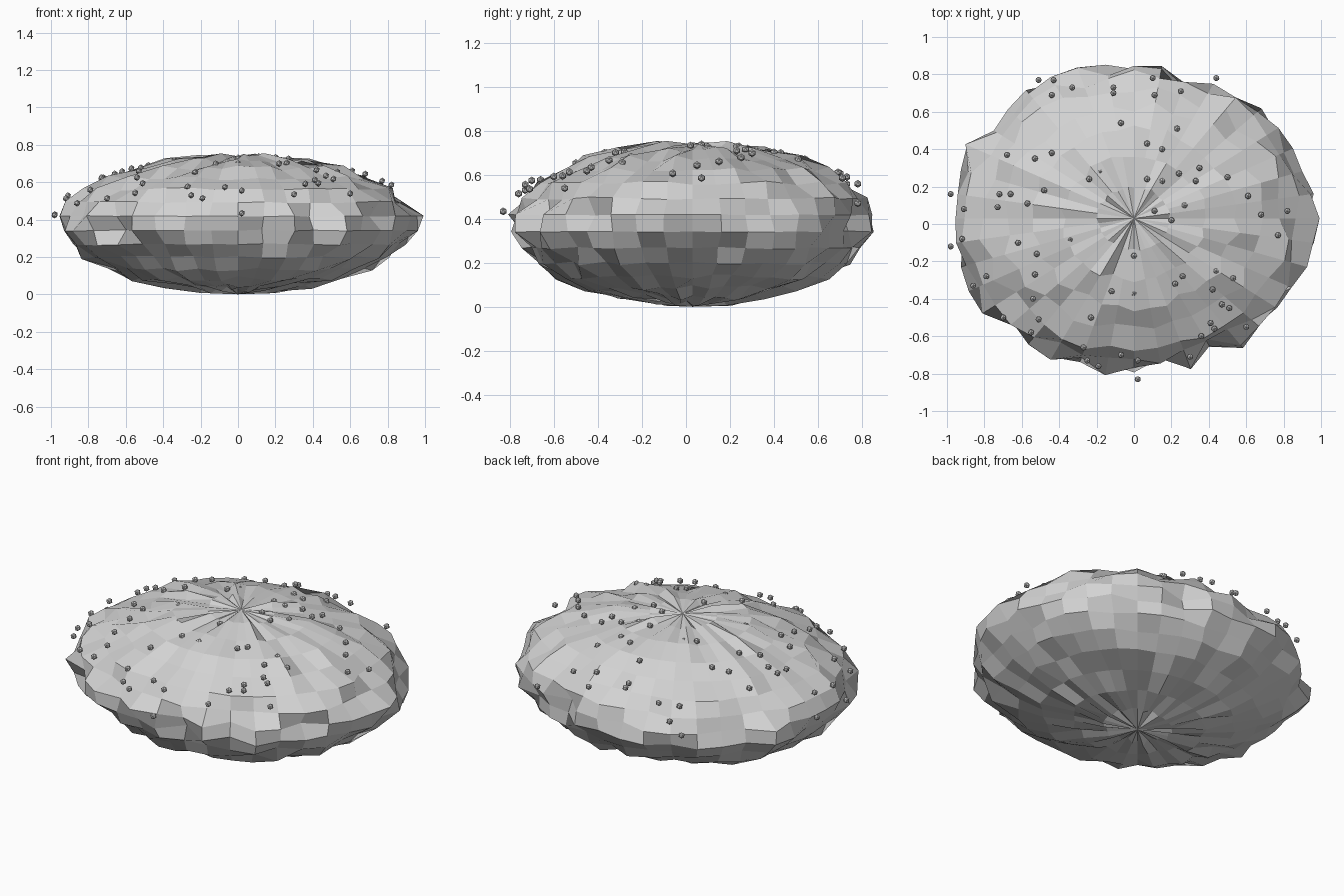
import bpy, bmesh, math, random
from mathutils import Vector

cube = bpy.data.objects.get("Cube")
if cube:
    bpy.data.objects.remove(cube, do_unlink=True)

rng = random.Random(7)
SEGMENTS, BANDS = 40, 15
CENTRE = Vector((0, 0.03, 0.38))
BODY_SIZE = Vector((0.95, 0.82, 0.37))
PEBBLE_SIZE = Vector((1.0, 0.87, 0.36))

# Bumps around the rim in percent, one per segment, counter-clockwise from +x
RIM = [5, 3, 0, 1, 1, 2, -2, -1, -9, 1, 0, 2, 4, 4, 4, 1, -2, 7, 3, 1,
       1, 2, 3, 5, 6, -3, 2, 4, -1, 4, 1, -7, 4, -6, 5, 0, 0, 0, 3, 3]

# Pebble places seen from above, in hundredths
PEBBLES = [
    (-51, 77), (-43, 77), (-33, 73), (-44, 69), (-11, 73), (10, 78), (11, 69),
    (25, 71), (44, 78), (-7, 54), (7, 43), (23, 51), (15, 40), (-44, 38),
    (-53, 35), (-68, 37), (-72, 16), (-66, 16), (-98, 16), (-91, 8), (-73, 9),
    (-57, 11), (-48, 18), (-18, 28), (7, 24), (15, 23), (24, 27), (35, 30),
    (33, 23), (50, 25), (61, 15), (68, 5), (82, 7), (77, -6), (20, 2),
    (-34, -8), (-62, -10), (-52, -16), (-92, -8), (-98, -12), (-79, -28),
    (-86, -33), (-53, -27), (-54, -40), (-51, -51), (-70, -50), (-55, -58),
    (0, -17), (-22, -26), (-12, -36), (0, -37), (-23, -50), (22, -32),
    (26, -28), (44, -25), (53, -29), (42, -35), (47, -43), (51, -45),
    (41, -53), (43, -56), (36, -60), (60, -55), (30, -71), (2, -83),
    (-7, -70), (2, -73), (-27, -66), (-25, -73), (-19, -76), (-11, 70),
    (-24, 24), (11, 7), (27, 10)]


def make_material(name, grey):
    mat = bpy.data.materials.new(name)
    mat.use_nodes = True
    colour = (grey, grey, grey, 1)
    mat.diffuse_color = colour
    shader = mat.node_tree.nodes["Principled BSDF"]
    shader.inputs["Base Color"].default_value = colour
    shader.inputs["Roughness"].default_value = 0.9
    return mat


def make_object(name, bm, mat):
    mesh = bpy.data.meshes.new(name)
    bm.to_mesh(mesh)
    bm.free()
    mesh.materials.append(mat)
    obj = bpy.data.objects.new(name, mesh)
    bpy.context.collection.objects.link(obj)
    return obj


def on_body(turn, lift, scale):
    """Point on the flattened ball at an azimuth and a latitude."""
    direction = Vector((math.cos(lift) * math.cos(turn),
                        math.cos(lift) * math.sin(turn), math.sin(lift)))
    return CENTRE + direction * BODY_SIZE * scale


# Boulder body: rings of roughened points closed by a fan at each pole
bm = bmesh.new()
rings = [[] for band in range(1, BANDS)]
for seg in range(SEGMENTS):
    # One of the two middle rings carries the full rim bump
    widest = rng.choice((BANDS // 2, BANDS // 2 + 1))
    for band, ring in enumerate(rings, 1):
        lift = math.pi * (band / BANDS - 0.5)
        if band == widest:
            scale = 1 + RIM[seg] / 100
        elif abs(band - BANDS / 2) < 1:
            scale = 1 + RIM[seg] / 100 - rng.uniform(0, 0.08)
        else:
            scale = 0.985 + rng.uniform(-0.05, 0.05)
        ring.append(bm.verts.new(on_body(math.tau * seg / SEGMENTS, lift, scale)))
bottom = bm.verts.new(on_body(0, -math.pi / 2, 1.025))
top = bm.verts.new(on_body(0, math.pi / 2, 0.97))
for seg in range(SEGMENTS):
    after = (seg + 1) % SEGMENTS
    for low, high in zip(rings, rings[1:]):
        bm.faces.new((low[seg], low[after], high[after], high[seg]))
    bm.faces.new((bottom, rings[0][after], rings[0][seg]))
    bm.faces.new((top, rings[-1][seg], rings[-1][after]))
make_object("boulder_body", bm, make_material("stone grey", 0.65))

# Pebbles resting on the upper half
bm = bmesh.new()
for px, py in PEBBLES:
    x, y = px / 100, py / 100
    across = (x / PEBBLE_SIZE.x) ** 2 + ((y - CENTRE.y) / PEBBLE_SIZE.y) ** 2
    z = CENTRE.z + PEBBLE_SIZE.z * math.sqrt(max(0.015, 1 - across))
    made = bmesh.ops.create_icosphere(bm, subdivisions=1, radius=0.018)
    bmesh.ops.translate(bm, verts=made["verts"], vec=(x, y, z))
make_object("surface_pebbles", bm, make_material("pebble grey", 0.55))
